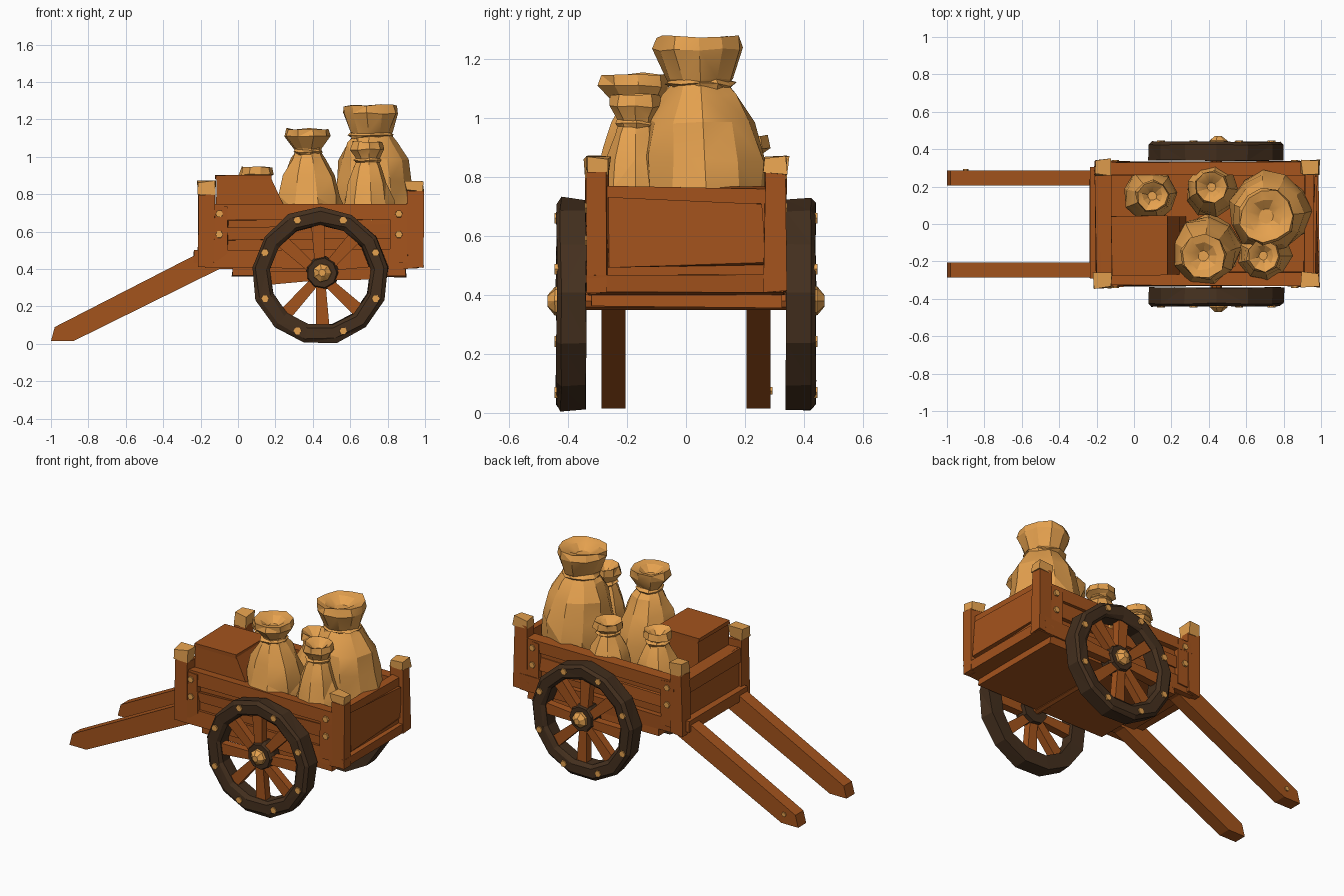
import bpy, bmesh, math, random
from mathutils import Vector

if "Cube" in bpy.data.objects:
    bpy.data.objects.remove(bpy.data.objects["Cube"])

random.seed(11)


def material(name, rgb):
    m = bpy.data.materials.new(name)
    m.diffuse_color = (*rgb, 1)
    m.use_nodes = True
    m.node_tree.nodes["Principled BSDF"].inputs["Base Color"].default_value = m.diffuse_color
    return m


WOOD = material("brown wood", (0.37, 0.087, 0.012))
DARK = material("dark wheel wood", (0.058, 0.029, 0.013))
TAN = material("tan sackcloth", (0.79, 0.36, 0.078))


def finish(name, bm, mats):
    bmesh.ops.recalc_face_normals(bm, faces=bm.faces)
    me = bpy.data.meshes.new(name)
    bm.to_mesh(me)
    bm.free()
    ob = bpy.data.objects.new(name, me)
    bpy.context.collection.objects.link(ob)
    for m in mats:
        me.materials.append(m)
    return ob


def box(name, x, y, z, mat=WOOD, wobble=0.006):
    """Slightly uneven hewn plank between the given ranges."""
    bm = bmesh.new()
    bmesh.ops.create_cube(bm, size=1)
    for v in bm.verts:
        v.co = [r[0] + (c + 0.5) * (r[1] - r[0]) + random.uniform(-wobble, wobble)
                for c, r in zip(v.co, (x, y, z))]
    return finish(name, bm, [mat])


def prism(name, outline, y0, y1, mat=WOOD):
    """Side outline in x/z, given thickness along y."""
    bm = bmesh.new()
    f = bm.faces.new([bm.verts.new((x, y0, z)) for x, z in outline])
    new = bmesh.ops.extrude_face_region(bm, geom=[f])["geom"]
    for v in new:
        if isinstance(v, bmesh.types.BMVert):
            v.co.y = y1
    return finish(name, bm, [mat])


def lathe(name, profile, n, place, mat, loop=False, jitter=0.0, phase=0.0):
    """Turn (radius, height) points; place maps local a, b, height to world."""
    bm = bmesh.new()
    rings = []
    for r, h in profile:
        ring = []
        for i in range(n):
            t = phase + math.tau * i / n
            k = r * (1 + random.uniform(-jitter, jitter))
            hh = h + r * random.uniform(-jitter, jitter) * 0.6
            ring.append(bm.verts.new(place(k * math.cos(t), k * math.sin(t), hh)))
        rings.append(ring)
    pairs = list(zip(rings, rings[1:] + rings[:1]))
    for a, b in (pairs if loop else pairs[:-1]):
        for i in range(n):
            j = (i + 1) % n
            bm.faces.new((a[i], a[j], b[j], b[i]))
    if not loop:
        bm.faces.new(rings[0])
        bm.faces.new(rings[-1])
    if jitter:
        bmesh.ops.triangulate(bm, faces=bm.faces)
    return finish(name, bm, [mat])


def bolt(name, x, y, z, side, r=0.021):
    lathe(name, [(r, -0.01), (r * 0.95, 0.006)], 6,
          lambda a, b, h: (x + a, y + side * h, z + b), TAN)


# Cart bed: underframe, floor and end walls
box("underframe", (-0.03, 0.90), (-0.325, 0.325), (0.36, 0.42))
box("floor", (-0.17, 0.95), (-0.29, 0.29), (0.42, 0.50))
box("rear_sill", (0.88, 0.99), (-0.335, 0.335), (0.405, 0.47))
box("tailgate", (0.91, 0.962), (-0.28, 0.28), (0.44, 0.765))
box("tailgate_plank", (0.955, 0.978), (-0.27, 0.26), (0.50, 0.72), wobble=0.014)
box("front_wall", (-0.19, -0.14), (-0.28, 0.28), (0.44, 0.745))
box("front_rail", (-0.205, -0.12), (-0.28, 0.28), (0.66, 0.745))
box("front_crossbeam", (-0.24, -0.13), (-0.29, 0.30), (0.43, 0.50))

for s, tag in ((-1, "right"), (1, "left")):
    # Side walls built of planks and rails
    box("side_wall_" + tag, (-0.17, 0.94), (s * 0.27, s * 0.305), (0.42, 0.735))
    box("top_rail_" + tag, (-0.18, 0.95), (s * 0.26, s * 0.33), (0.665, 0.745))
    box("middle_plank_" + tag, (-0.13, 0.90), (s * 0.29, s * 0.318), (0.56, 0.63), wobble=0.014)
    box("bottom_rail_" + tag, (-0.18, 0.95), (s * 0.27, s * 0.33), (0.41, 0.50), wobble=0.01)
    for x in (-0.10, 0.86):
        box("side_batten", (x - 0.045, x + 0.045), (s * 0.30, s * 0.332), (0.44, 0.735))
        for z in (0.695, 0.585):
            bolt("side_bolt", x, s * 0.337, z, s)

    # Corner posts with pale tops
    for x0, x1, cap in ((-0.21, -0.125, 0.065), (0.90, 0.99, 0.045)):
        box("corner_post", (x0, x1), (s * 0.265, s * 0.34), (0.41, 0.865 - cap))
        box("post_cap", (x0 - 0.002, x1 + 0.002), (s * 0.263, s * 0.342),
            (0.86 - cap, 0.868), TAN, 0.009)

    # Pull handles sloping down to the ground
    prism("pull_handle_" + tag, [(-1, 0.015), (-0.88, 0.015), (-0.10, 0.40), (0.02, 0.40),
                                 (-0.05, 0.49), (-0.20, 0.49), (-0.98, 0.09)], s * 0.205, s * 0.287)

    # Wheel rim, hub and pale hub cap
    cx, cz = 0.44, 0.365

    def on_wheel(a, b, h, s=s):
        return (cx + a, s * h, cz + b)

    lathe("wheel_rim_" + tag, [(0.362, 0.34), (0.366, 0.425), (0.345, 0.44), (0.29, 0.438),
                               (0.27, 0.42), (0.27, 0.34)], 13, on_wheel, DARK,
          loop=True, jitter=0.015, phase=0.12)
    lathe("wheel_hub_" + tag, [(0.088, 0.34), (0.092, 0.40), (0.078, 0.43)], 9,
          lambda a, b, h: on_wheel(a + 0.01, b + 0.015, h), DARK, jitter=0.03)
    lathe("hub_cap_" + tag, [(0.052, 0.42), (0.05, 0.445), (0.02, 0.47)], 7,
          lambda a, b, h: on_wheel(a + 0.01, b + 0.015, h), TAN, jitter=0.04)

    # Rim bolts, with spokes half a step between them
    for i in range(8):
        t = math.tau * i / 8 + 0.05
        u = math.tau * (i + 0.5) / 8
        d, p = Vector((math.cos(t), math.sin(t))), Vector((-math.sin(t), math.cos(t)))
        outline = [d * r + p * w for r, w in ((0.05, -0.026), (0.29, -0.036), (0.29, 0.036), (0.05, 0.026))]
        prism("spoke", [(cx + q.x, cz + q.y) for q in outline], s * 0.365, s * 0.415)
        bolt("rim_bolt", cx + math.cos(u) * 0.32, s * 0.441, cz + math.sin(u) * 0.32, s, 0.022)

# Axle under the bed and peg on one handle
lathe("axle", [(0.03, -0.36), (0.03, 0.36)], 8, lambda a, b, h: (0.44 + a, h, 0.38 + b), WOOD)
bolt("handle_peg", -0.90, 0.288, 0.075, 1, 0.016)

# Crate with a sloping rear face and raised lid edge
prism("crate", [(-0.12, 0.48), (0.28, 0.48), (0.245, 0.74), (0.175, 0.89), (-0.115, 0.89)], -0.27, 0.04)
box("crate_lid", (-0.12, 0.177), (-0.275, 0.043), (0.88, 0.902), wobble=0.003)

ROUND = [(0.84, 0), (0.97, 0.18), (1.02, 0.42), (1.0, 0.60), (0.86, 0.80), (0.60, 0.94)]
PEAR = [(0.98, 0), (1.04, 0.22), (1.05, 0.42), (0.97, 0.56), (0.79, 0.76), (0.56, 0.93)]


def sack(name, x, y, r, neck_z, top_z, neck_r, mouth_r, lean=(0, 0), n=9, body=ROUND):
    """Tied sack: full belly, pinched neck and crumpled flared mouth."""
    base = 0.49
    h = neck_z - base
    profile = [(r * k, base + h * f) for k, f in body]
    profile += [(neck_r, neck_z), (neck_r * 1.08, neck_z + 0.02),
                (mouth_r, top_z - 0.04), (mouth_r * 0.92, top_z),
                (mouth_r * 0.62, top_z - 0.012), (neck_r * 0.4, top_z - 0.045)]

    def place(a, b, z):
        k = max(0, (z - base) / (top_z - base))
        return (x + a + lean[0] * k, y + b + lean[1] * k, z)

    ob = lathe(name, profile, n, place, TAN, jitter=0.085, phase=random.random())
    # Knotted cord around the neck
    lathe(name + "_tie", [(neck_r * 1.0, neck_z - 0.016), (neck_r * 1.25, neck_z),
                          (neck_r * 1.0, neck_z + 0.016)], n,
          lambda a, b, z: place(a, b, z), TAN, jitter=0.1)
    bpy.ops.object.select_all(action='DESELECT')
    ob.select_set(True)
    bpy.context.view_layer.objects.active = ob
    bpy.ops.object.shade_smooth_by_angle(angle=math.radians(20))


sack("large_sack", 0.74, 0.075, 0.21, 1.115, 1.275, 0.10, 0.152, (-0.035, -0.035), 11)
sack("tall_sack", 0.39, -0.12, 0.178, 1.025, 1.15, 0.07, 0.125, (-0.02, -0.055), 9, PEAR)
sack("rear_side_sack", 0.70, -0.16, 0.135, 0.98, 1.08, 0.06, 0.09, (-0.01, -0.01), 9, PEAR)
sack("small_front_sack", 0.08, 0.155, 0.132, 0.875, 0.945, 0.06, 0.09, (0.02, -0.005), 9, PEAR)
sack("small_side_sack", 0.415, 0.17, 0.132, 0.865, 0.94, 0.06, 0.09, (0.0, 0.03), 9, PEAR)
